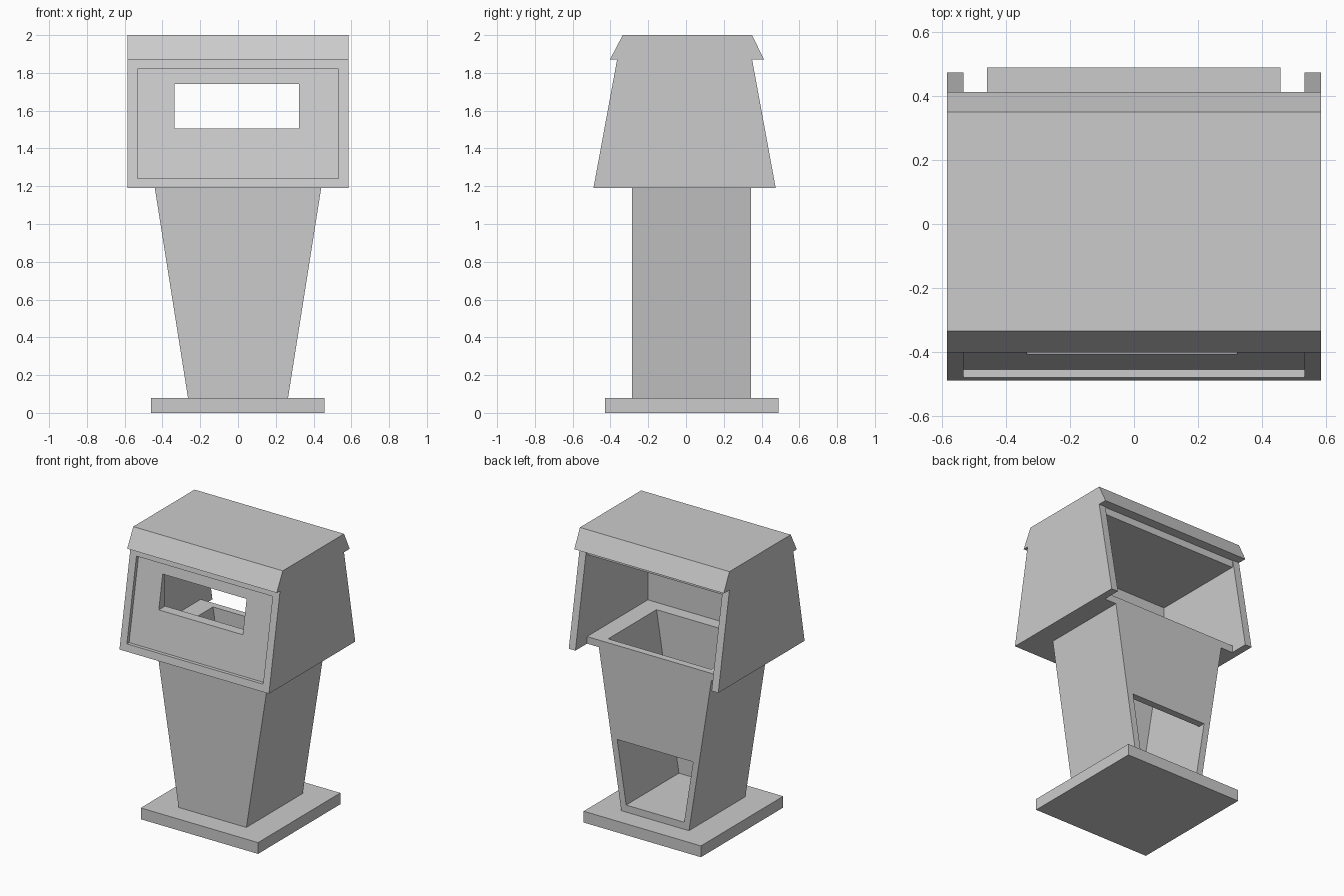
import bpy
import bmesh
from mathutils import Vector

cube = bpy.data.objects.get("Cube")
if cube:
    bpy.data.objects.remove(cube, do_unlink=True)

GREY = (0.6, 0.6, 0.6, 1.0)
grey = bpy.data.materials.new("plain grey")
grey.use_nodes = True
grey.diffuse_color = GREY
grey.node_tree.nodes["Principled BSDF"].inputs["Base Color"].default_value = GREY


def prism(name, profile, axis, start, end):
    """Extrude a profile: (y, z) pairs along x, or (x, z) pairs along y."""
    bm = bmesh.new()
    place = (lambda a, b: (start, a, b)) if axis == "x" else (lambda a, b: (a, start, b))
    face = bm.faces.new([bm.verts.new(place(a, b)) for a, b in profile])
    step = Vector((end - start, 0, 0)) if axis == "x" else Vector((0, end - start, 0))
    grown = bmesh.ops.extrude_face_region(bm, geom=[face])["geom"]
    bmesh.ops.translate(bm, vec=step, verts=[g for g in grown if isinstance(g, bmesh.types.BMVert)])
    bmesh.ops.recalc_face_normals(bm, faces=bm.faces)
    mesh = bpy.data.meshes.new(name)
    bm.to_mesh(mesh)
    bm.free()
    mesh.materials.append(grey)
    obj = bpy.data.objects.new(name, mesh)
    bpy.context.collection.objects.link(obj)
    return obj


def box(name, x0, x1, y0, y1, z0, z1):
    return prism(name, [(y0, z0), (y1, z0), (y1, z1), (y0, z1)], "x", x0, x1)


def carve(obj, cutter):
    """Subtract a cutter, keep the result and discard the cutter."""
    cutter.hide_render = True
    mod = obj.modifiers.new("cut", "BOOLEAN")
    mod.operation, mod.solver, mod.object = "DIFFERENCE", "EXACT", cutter
    bpy.context.view_layer.update()
    result = bpy.data.meshes.new_from_object(obj.evaluated_get(bpy.context.evaluated_depsgraph_get()))
    obj.modifiers.clear()
    obj.data = result
    bpy.data.objects.remove(cutter, do_unlink=True)


WALL = 0.05
BASE_TOP, HEAD_LOW, HEAD_TOP = 0.08, 1.19, 1.87
HEAD_X, INNER_X = 0.585, 0.533
BACK = 0.345


def taper(z0, z1, inset=0.0):
    """Symmetric profile following the flare of the pedestal."""
    half = lambda z: 0.265 + 0.158 * (z - BASE_TOP) - inset
    return [(-half(z0), z0), (half(z0), z0), (half(z1), z1), (-half(z1), z1)]


def shaft(z0, z1, y1):
    return prism("shaft_cutter", taper(z0, z1, 0.046), "y", -0.245, y1)


def front_y(z):
    return -0.49 + 0.184 * (z - HEAD_LOW)


# Base plate
box("base_plate", -0.46, 0.458, -0.43, 0.49, 0, BASE_TOP)

# Hollow flared pedestal with a low opening at the back
pedestal = prism("pedestal", taper(BASE_TOP, HEAD_LOW), "y", -0.285, BACK)
carve(pedestal, shaft(0.13, 1.3, BACK - WALL))
carve(pedestal, shaft(0.13, 0.575, 0.5))

# Head housing with sloping front and back
head = prism("head_housing", [(front_y(HEAD_LOW), HEAD_LOW), (0.475, HEAD_LOW),
                              (0.35, HEAD_TOP), (front_y(HEAD_TOP), HEAD_TOP)], "x", -HEAD_X, HEAD_X)
low, high = HEAD_LOW + WALL, HEAD_TOP - WALL
# Inner compartment, open at the back, with floor and ceiling set in from the side walls
carve(head, box("room_cutter", -INNER_X, INNER_X, -0.335, 0.7, low, high))
carve(head, box("back_cutter", -INNER_X, INNER_X, BACK, 0.7, 1.0, 2.1))
# Recessed front panel
carve(head, prism("recess_cutter", [(-0.7, low), (front_y(low) + 0.025, low),
                                    (front_y(high) + 0.025, high), (-0.7, high)],
                  "x", -INNER_X, INNER_X))
# Window, and the floor opening above the hollow pedestal
carve(head, box("window_cutter", -0.335, 0.322, -0.8, -0.2, 1.505, 1.742))
carve(head, shaft(1.1, 1.3, BACK - WALL))

# Overhanging roof cap
prism("roof_cap", [(-0.403, HEAD_TOP), (0.413, HEAD_TOP), (0.35, 2), (-0.335, 2)],
      "x", -HEAD_X, HEAD_X)
